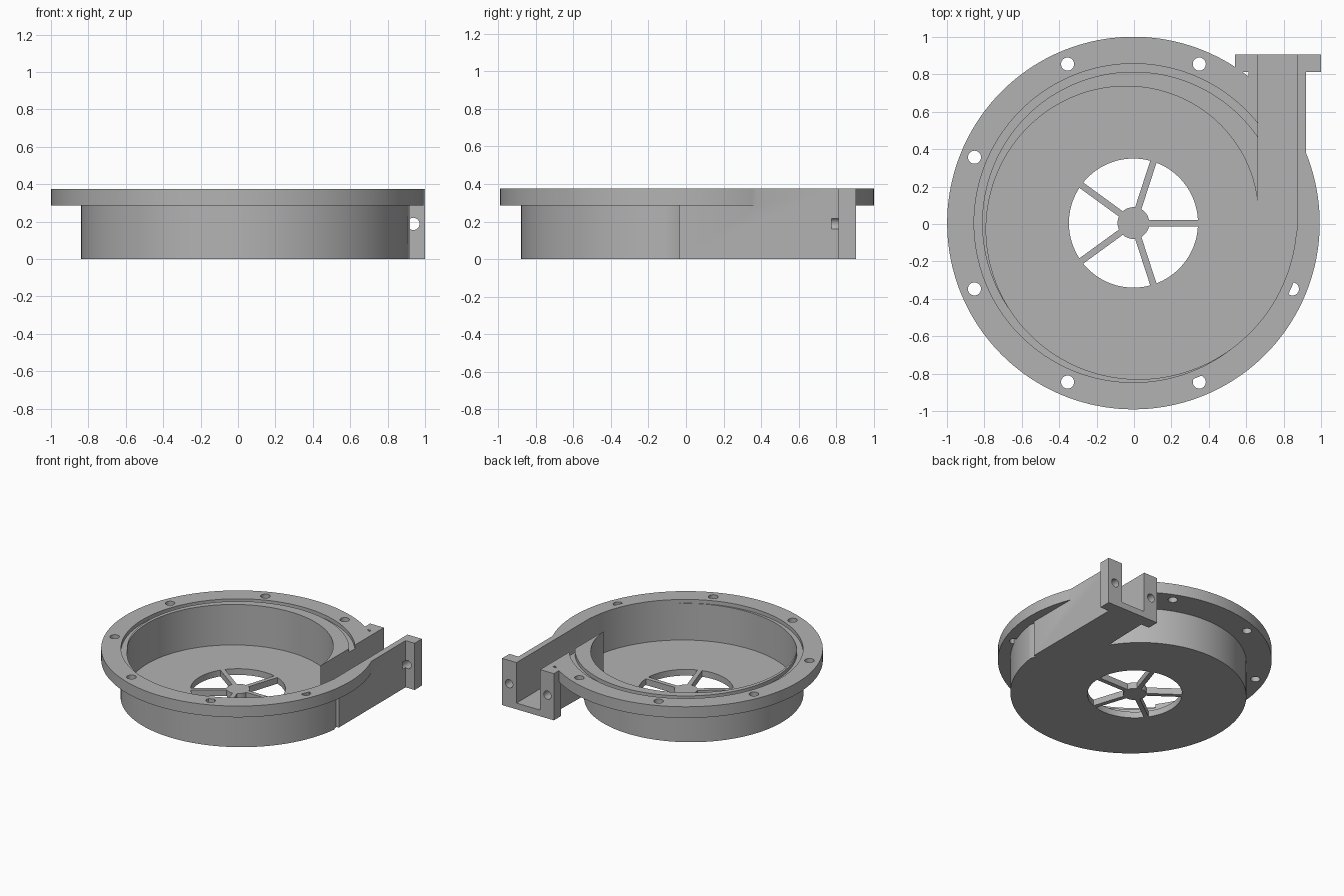
import bpy, bmesh
from math import sin, cos, asin, radians, pi
from mathutils import Vector

old = bpy.data.objects.get("Cube")
if old:
    bpy.data.objects.remove(old, do_unlink=True)

CENTRE = Vector((-0.003, 0.005))
TOP, FLOOR, RIM_Z = 0.375, 0.05, 0.285
WALL = 0.048
CH_IN, CH_OUT, MOUTH = 0.663, 0.872, 0.905   # outlet channel sides and end

grey = bpy.data.materials.new("plain_grey")
grey.use_nodes = True
colour = (0.45, 0.45, 0.45, 1)
grey.diffuse_color = colour
grey.node_tree.nodes["Principled BSDF"].inputs["Base Color"].default_value = colour


def prism(name, points, z0, z1):
    """Extrude a closed outline from z0 to z1."""
    bm = bmesh.new()
    face = bm.faces.new([bm.verts.new((x, y, z0)) for x, y in points])
    res = bmesh.ops.extrude_face_region(bm, geom=[face])
    verts = [v for v in res["geom"] if isinstance(v, bmesh.types.BMVert)]
    bmesh.ops.translate(bm, verts=verts, vec=(0, 0, z1 - z0))
    bmesh.ops.recalc_face_normals(bm, faces=bm.faces)
    mesh = bpy.data.meshes.new(name)
    bm.to_mesh(mesh)
    bm.free()
    mesh.materials.append(grey)
    ob = bpy.data.objects.new(name, mesh)
    bpy.context.collection.objects.link(ob)
    return ob


def box(name, x0, x1, y0, y1, z0, z1):
    return prism(name, [(x0, y0), (x1, y0), (x1, y1), (x0, y1)], z0, z1)


def arc(radius, a0, a1, n, centre=CENTRE):
    """Points on an arc; radius may be a function of the angle."""
    pts = []
    for i in range(n + 1):
        a = a0 + (a1 - a0) * i / n
        r = radius(a) if callable(radius) else radius
        pts.append((centre.x + r * cos(a), centre.y + r * sin(a)))
    return pts


def disc(name, r, z0, z1, n=128, centre=CENTRE):
    return prism(name, arc(r, 0, 2 * pi, n, centre)[:-1], z0, z1)


def combine(target, other, operation):
    """Boolean the other object into the target and remove it."""
    mod = target.modifiers.new(operation.lower(), 'BOOLEAN')
    mod.operation, mod.solver, mod.object = operation, 'EXACT', other
    bpy.context.view_layer.objects.active = target
    bpy.ops.object.modifier_apply(modifier=mod.name)
    bpy.data.objects.remove(other, do_unlink=True)


def volute(a):
    t = a / (pi / 2)
    return 0.665 + 0.07 * t - 0.0045 * t * t


# Round mounting flange with its bolt holes (none under the outlet)
casing = disc("volute_casing", 0.996, RIM_Z, TOP, 160)
for k in range(1, 8):
    a = radians(22.5 + 45 * k)
    spot = CENTRE + Vector((cos(a), sin(a))) * 0.92
    combine(casing, disc("bolt_hole", 0.035, 0.2, 0.5, 24, spot), 'DIFFERENCE')

# Spiral body that runs into the straight outlet
outline = arc(lambda a: volute(a) + WALL, radians(35), radians(354.5), 140)
outline += [(0.897, -0.035), (CH_OUT + WALL, -0.035), (CH_OUT + WALL, MOUTH),
            (CH_IN - WALL, MOUTH)]
combine(casing, prism("body", outline, 0, TOP), 'UNION')

# Square flange at the outlet mouth
combine(casing, box("outlet_flange", 0.54, 1.0, 0.812, MOUTH, 0, TOP), 'UNION')

# Seal groove in the top face
groove = disc("groove", 0.852, TOP - 0.03, 0.5, 160)
combine(groove, disc("groove_core", 0.809, 0.2, 0.6, 160), 'DIFFERENCE')
combine(casing, groove, 'DIFFERENCE')

# Spiral cavity and open outlet channel
cavity = arc(volute, radians(8.5), radians(356), 150)
cavity += [(CH_OUT, -0.03), (CH_OUT, 1.1), (CH_IN, 1.1)]
combine(casing, prism("cavity", cavity, FLOOR, 0.6), 'DIFFERENCE')

# Intake opening: five sectors leave a hub and parallel-sided spokes
HUB, INTAKE, HALF = 0.085, 0.345, 0.0175
for k in range(5):
    a0, a1 = radians(72 * k), radians(72 * (k + 1))
    d_out, d_in = asin(HALF / INTAKE), asin(HALF / HUB)
    sector = arc(INTAKE, a0 + d_out, a1 - d_out, 24)
    sector += arc(HUB, a1 - d_in, a0 + d_in, 8)
    combine(casing, prism("intake", sector, -0.1, 0.2), 'DIFFERENCE')

# Screw holes through the outlet flange
middle = (CH_IN + CH_OUT) / 2
for side in (-1, 1):
    hole = disc("screw_hole", 0.033, 0, 0.25, 24, Vector((0, 0)))
    hole.rotation_euler = (-pi / 2, 0, 0)
    hole.location = (middle + side * 0.17, 0.775, 0.1875)
    bpy.context.view_layer.update()
    combine(casing, hole, 'DIFFERENCE')

# Smooth curved walls, keep the edges sharp
bpy.ops.object.select_all(action='DESELECT')
casing.select_set(True)
bpy.context.view_layer.objects.active = casing
bpy.ops.object.shade_smooth_by_angle(angle=radians(25))
